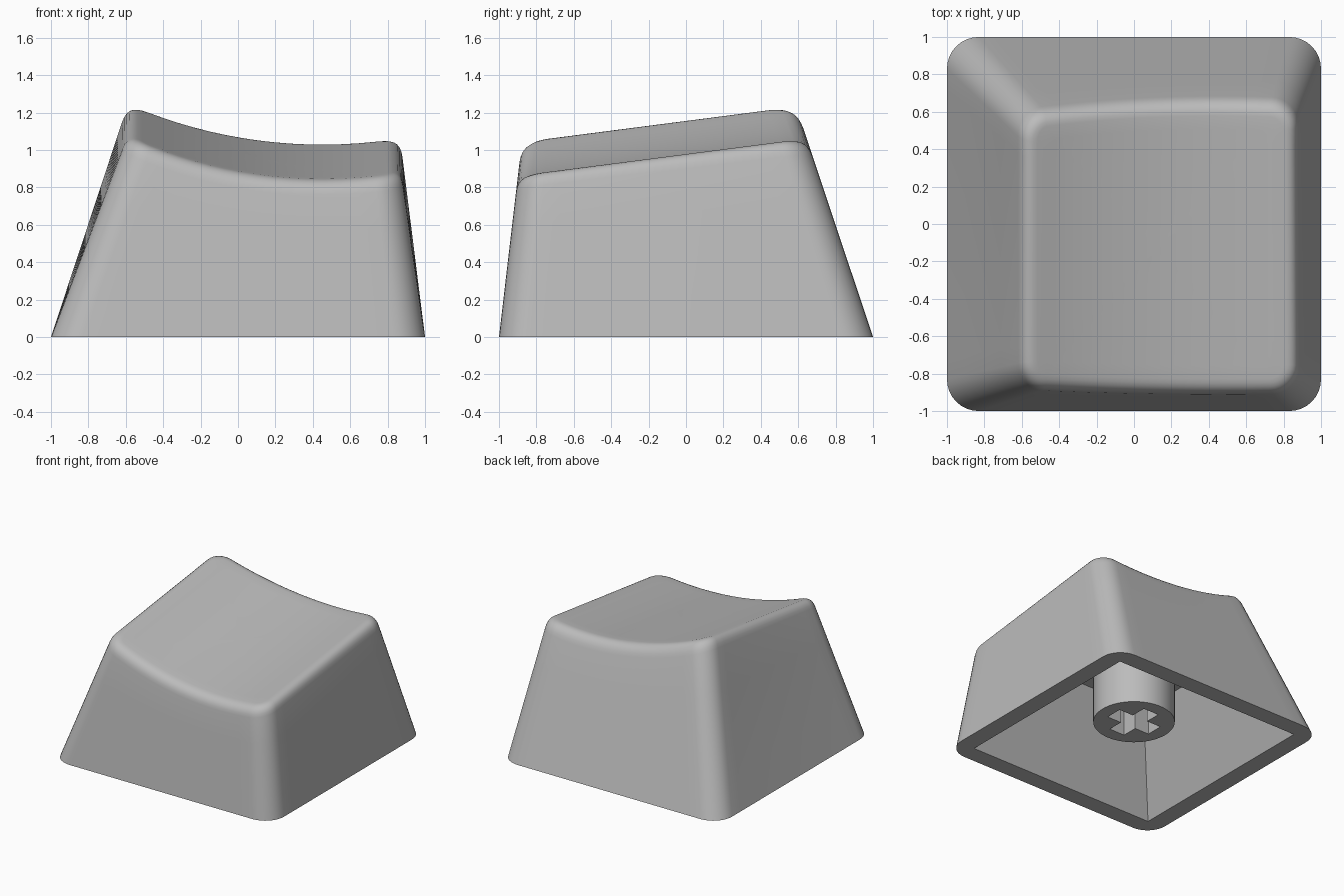
import bpy, bmesh, math
from mathutils import Vector

if "Cube" in bpy.data.objects:
    bpy.data.objects.remove(bpy.data.objects["Cube"])

grey = bpy.data.materials.new("light grey plastic")
grey.use_nodes = True
COLOUR = (0.5, 0.5, 0.5, 1)
grey.diffuse_color = COLOUR
grey.node_tree.nodes["Principled BSDF"].inputs["Base Color"].default_value = COLOUR


def make_object(name, bm):
    bmesh.ops.recalc_face_normals(bm, faces=bm.faces)
    mesh = bpy.data.meshes.new(name)
    bm.to_mesh(mesh)
    bm.free()
    obj = bpy.data.objects.new(name, mesh)
    mesh.materials.append(grey)
    bpy.context.collection.objects.link(obj)
    return obj


def activate(obj):
    bpy.ops.object.select_all(action='DESELECT')
    obj.select_set(True)
    bpy.context.view_layer.objects.active = obj


def cut(obj, cutter):
    activate(obj)
    mod = obj.modifiers.new("cut", 'BOOLEAN')
    mod.operation = 'DIFFERENCE'
    mod.solver = 'EXACT'
    mod.object = cutter
    bpy.ops.object.modifier_apply(modifier=mod.name)
    bpy.data.objects.remove(cutter)


def smooth(obj):
    activate(obj)
    bpy.ops.object.shade_smooth_by_angle(angle=math.radians(30))


def bridge(bm, a, b):
    for i in range(len(a)):
        j = (i + 1) % len(a)
        bm.faces.new((a[i], a[j], b[j], b[i]))


def rounded_rect(x0, x1, y0, y1, r, side=14, arc=8):
    """Outline points paired with their outward directions."""
    centres = [(x1 - r, y1 - r), (x0 + r, y1 - r), (x0 + r, y0 + r), (x1 - r, y0 + r)]
    points = []
    for k, c in enumerate(centres):
        for i in range(arc + 1):
            a = math.pi / 2 * (k + i / arc)
            n = Vector((math.cos(a), math.sin(a)))
            points.append((Vector(c) + n * r, n))
        start = points[-1][0]
        end = Vector(centres[(k + 1) % 4]) + n * r
        points += [(start.lerp(end, i / side), n) for i in range(1, side)]
    return points


def dish(p):
    """Height of the tilted, hollowed top."""
    radius = 2.5
    return 1.015 + 0.13 * (p.y - 0.48) + radius - math.sqrt(radius ** 2 - (p.x - 0.45) ** 2)


def wall_point(base, top, t):
    p = base.lerp(top, t)
    return Vector((p.x, p.y, t * (1.2 + 0.13 * (top.y - 0.5))))


# Outer body: tapering walls, rounded rim and dished top
FILLET, STEPS = 0.075, 6
lower = rounded_rect(-1, 1, -1, 1, 0.17)
upper = rounded_rect(-0.605, 0.85, -0.88, 0.595, 0.14)
columns = []
for (base, n), (top, _) in zip(lower, upper):
    lo, hi = 0.5, 1.3
    for _ in range(30):
        t = (lo + hi) / 2
        p = wall_point(base, top, t)
        lo, hi = (t, hi) if p.z < dish(p) else (lo, t)
    start, edge = wall_point(base, top, t - FILLET), wall_point(base, top, t)
    inner = edge.xy - n * FILLET
    end = Vector((inner.x, inner.y, dish(inner)))
    column = [wall_point(base, top, (t - FILLET) * s / 4) for s in range(4)]
    for s in range(STEPS + 1):
        u = s / STEPS
        column.append(start.lerp(edge, u).lerp(edge.lerp(end, u), u))
    centre = Vector((0.13, -0.13))
    for s in range(1, 10):
        p = inner.lerp(centre, s / 10)
        column.append(Vector((p.x, p.y, dish(p))))
    columns.append(column)

bm = bmesh.new()
rings = [[bm.verts.new(p) for p in ring] for ring in zip(*columns)]
for a, b in zip(rings, rings[1:]):
    bridge(bm, a, b)
bm.faces.new(rings[0])
middle = bm.verts.new((centre.x, centre.y, dish(centre)))
for i, v in enumerate(rings[-1]):
    bm.faces.new((v, rings[-1][(i + 1) % len(rings[-1])], middle))
body = make_object("key_body", bm)

# Hollow underside with sharp corners
CEILING = 0.72
bm = bmesh.new()


def loop(x0, x1, y0, y1, z):
    return [bm.verts.new((x, y, z)) for x, y in ((x0, y0), (x1, y0), (x1, y1), (x0, y1))]


below = loop(-0.855, 0.855, -0.855, 0.855, -0.1)
mouth = loop(-0.855, 0.855, -0.855, 0.855, 0)
roof = loop(-0.55, 0.745, -0.54, 0.54, CEILING)
bridge(bm, below, mouth)
bridge(bm, mouth, roof)
bm.faces.new(below)
bm.faces.new(roof)
cut(body, make_object("cavity_cutter", bm))
smooth(body)

# Round stem with a cross-shaped socket
STEM_BOTTOM = 0.17
bm = bmesh.new()
bmesh.ops.create_cone(bm, cap_ends=True, segments=64, radius1=0.307, radius2=0.307,
                      depth=CEILING + 0.02 - STEM_BOTTOM)
bmesh.ops.translate(bm, verts=bm.verts, vec=(0, 0, (CEILING + 0.02 + STEM_BOTTOM) / 2))
stem = make_object("stem", bm)
for size in ((0.4, 0.14), (0.14, 0.4)):
    bm = bmesh.new()
    bmesh.ops.create_cube(bm, size=1)
    bmesh.ops.scale(bm, verts=bm.verts, vec=(*size, 0.9))
    bmesh.ops.translate(bm, verts=bm.verts, vec=(0, 0, STEM_BOTTOM))
    cut(stem, make_object("socket_cutter", bm))
smooth(stem)
